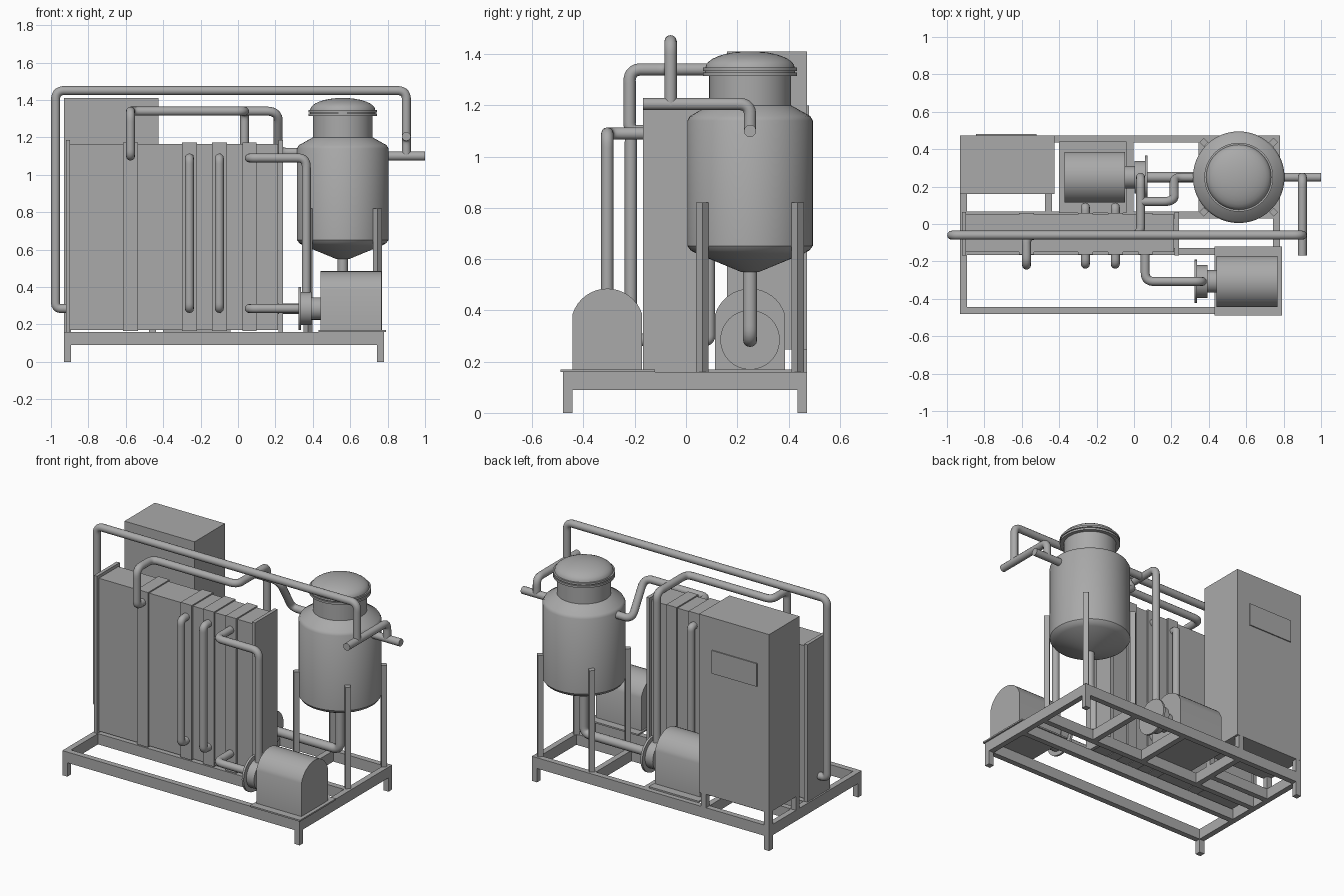
import bpy, bmesh, math
from mathutils import Vector, Matrix

if "Cube" in bpy.data.objects:
    bpy.data.objects.remove(bpy.data.objects["Cube"])

steel = bpy.data.materials.new("steel_grey")
steel.diffuse_color = (0.4, 0.4, 0.4, 1)
steel.use_nodes = True
steel.node_tree.nodes["Principled BSDF"].inputs["Base Color"].default_value = steel.diffuse_color


def add(name, mesh, smooth=False):
    ob = bpy.data.objects.new(name, mesh)
    bpy.context.collection.objects.link(ob)
    mesh.materials.clear()
    mesh.materials.append(steel)
    if smooth:
        bpy.ops.object.select_all(action='DESELECT')
        ob.select_set(True)
        bpy.context.view_layer.objects.active = ob
        bpy.ops.object.shade_smooth_by_angle(angle=math.radians(35))
    return ob


def from_bm(name, bm, smooth=False):
    bmesh.ops.recalc_face_normals(bm, faces=bm.faces)
    me = bpy.data.meshes.new(name)
    bm.to_mesh(me)
    bm.free()
    return add(name, me, smooth)


def box(name, x0, x1, y0, y1, z0, z1, turn=0):
    bm = bmesh.new()
    mid = Vector((x0 + x1, y0 + y1, z0 + z1)) / 2
    size = Matrix.Diagonal((x1 - x0, y1 - y0, z1 - z0, 1))
    mat = Matrix.Translation(mid) @ Matrix.Rotation(turn, 4, 'Z') @ size
    bmesh.ops.create_cube(bm, size=1, matrix=mat)
    return from_bm(name, bm)


def lathe(name, profile, origin, along_x=False, steps=48):
    """Spin (radius, height) points round z, or round x."""
    bm = bmesh.new()
    vs = [bm.verts.new((r, 0, h)) for r, h in profile]
    es = [bm.edges.new(p) for p in zip(vs, vs[1:])]
    bmesh.ops.spin(bm, geom=vs + es, cent=(0, 0, 0), axis=(0, 0, 1),
                   angle=2 * math.pi, steps=steps)
    bmesh.ops.remove_doubles(bm, verts=bm.verts, dist=1e-5)
    rot = Matrix.Rotation(math.pi / 2, 4, 'Y') if along_x else Matrix()
    bm.transform(Matrix.Translation(origin) @ rot)
    return from_bm(name, bm, True)


def pipe(name, points, r=0.024, bend=0.055):
    """Round tube through the points with filleted corners."""
    p = [Vector(q) for q in points]
    path = [p[0]]
    for a, b, c in zip(p, p[1:], p[2:]):
        u, v = (a - b), (c - b)
        d = min(bend, u.length * 0.49, v.length * 0.49)
        s, e = b + u.normalized() * d, b + v.normalized() * d
        for i in range(8):
            t = i / 7
            quad = s * (1 - t) ** 2 + b * 2 * t * (1 - t) + e * t * t
            path.append(quad + (b - (s + e) / 2) * 0.32 * t * (1 - t))
    path.append(p[-1])
    cu = bpy.data.curves.new(name, 'CURVE')
    cu.dimensions = '3D'
    cu.bevel_depth = r
    cu.bevel_resolution = 4
    cu.use_fill_caps = True
    sp = cu.splines.new('POLY')
    sp.points.add(len(path) - 1)
    for pt, co in zip(sp.points, path):
        pt.co = (*co, 1)
    tmp = bpy.data.objects.new(name + "_curve", cu)
    bpy.context.collection.objects.link(tmp)
    dg = bpy.context.evaluated_depsgraph_get()
    me = bpy.data.meshes.new_from_object(tmp.evaluated_get(dg))
    bpy.data.objects.remove(tmp)
    return add(name, me, True)


# Base frame: outer rails, inner rails, cross rails and feet
W = 0.037
X0, X1, Y0, Y1, ZB, ZT = -0.93, 0.78, -0.48, 0.472, 0.09, 0.16
for n, y in (("front", Y0), ("inner_front", -0.165), ("inner_back", 0.03), ("back", Y1 - W)):
    box(n + "_rail", X0, X1, y, y + W, ZB, ZT)
for n, x in (("left", X0), ("right", X1 - W)):
    box(n + "_rail", x, x + W, Y0 + W, Y1 - W, ZB, ZT)
    for m, y in (("front", Y0), ("back", Y1 - W)):
        box(f"{n}_{m}_foot", x, x + W, y, y + W, 0, ZB)
for i, x in enumerate((-0.475, -0.04, 0.345)):
    box(f"cross_rail_{i}", x, x + W, 0.03 + W, Y1 - W, ZB, ZT)

# Control cabinet on short posts, with a thin display plate at the back
box("cabinet", X0, -0.425, 0.16, 0.473, 0.248, 1.41)
box("cabinet_display", -0.845, -0.52, 0.473, 0.48, 1.05, 1.2)
for x in (X0, -0.475):
    for y in (0.16, Y1 - W):
        box("cabinet_post", x, x + W, y, y + W, ZT, 0.25)
box("cabinet_left_support", X0, -0.44, 0.16, 0.16 + W, ZB, ZT)

# Plate heat exchanger: core, end plates and raised divider plates
box("exchanger_core", -0.897, 0.215, -0.15, 0.05, 0.17, 1.165)
for n, x in (("left", -0.92), ("right", 0.217)):
    box(f"exchanger_{n}_end_plate", x, x + 0.023, -0.168, 0.065, ZT, 1.185)
for i, (a, b) in enumerate(((-0.615, -0.535), (-0.3, -0.22), (-0.14, -0.06), (0.025, 0.1))):
    box(f"exchanger_divider_{i}", a, b, -0.162, 0.06, 0.165, 1.173)


# Pumps: arched motor housing, shaft collar, head and face disc
def pump(name, x_far, y, side):
    z, half, spring, top = 0.285, 0.136, 0.385, 0.485
    rise = top - spring
    R = (half ** 2 + rise ** 2) / (2 * rise)
    a0 = math.asin(half / R)
    prof = [(-half, 0.17), (half, 0.17)]
    for i in range(17):
        a = a0 - 2 * a0 * i / 16
        prof.append((R * math.sin(a), top - R + R * math.cos(a)))
    bm = bmesh.new()
    f = bm.faces.new([bm.verts.new((x_far, y + u, v)) for u, v in prof])
    ext = bmesh.ops.extrude_face_region(bm, geom=[f])["geom"]
    bmesh.ops.translate(bm, vec=(side * 0.325, 0, 0),
                        verts=[v for v in ext if isinstance(v, bmesh.types.BMVert)])
    from_bm(name + "_motor", bm, True)
    prof = [(0, 0.32), (0.06, 0.32), (0.06, 0.375), (0.088, 0.375), (0.088, 0.43),
            (0.116, 0.43), (0.116, 0.444), (0, 0.444)]
    lathe(name + "_head", [(r, side * h) for r, h in prof], (x_far, y, z), True)


pump("front_pump", 0.767, -0.307, -1)
pump("back_pump", -0.372, 0.25, 1)
box("front_pump_plate", 0.43, 0.79, -0.49, -0.12, ZT, 0.17)
box("back_pump_plate", -0.4, -0.04, 0.06, 0.44, ZT, 0.17)

# Tank: conical base, shell, shoulder, neck, double flange and domed lid
TX, TY = 0.56, 0.25
prof = [(0, 0.55), (0.035, 0.55), (0.21, 0.622), (0.232, 0.634), (0.245, 0.652),
        (0.245, 1.14), (0.235, 1.158), (0.16, 1.2), (0.16, 1.315), (0.184, 1.315),
        (0.184, 1.328), (0.176, 1.328), (0.176, 1.334), (0.184, 1.334), (0.184, 1.347)]
dome = [(0.174 * math.cos(t * math.pi / 16), 1.347 + 0.064 * math.sin(t * math.pi / 16))
        for t in range(8)]
lathe("tank", prof + dome + [(0, 1.411)], (TX, TY, 0))
for sx in (-1, 1):
    for sy in (-1, 1):
        x, y, h = TX + sx * 0.186, TY + sy * 0.186, 0.017
        box("tank_leg", x - h, x + h, y - h, y + h, ZT, 0.82, math.pi / 4)

# Long overhead pipe and tank inlet
pipe("overhead_pipe", [(-0.9, -0.06, 0.285), (-0.975, -0.06, 0.285), (-0.975, -0.06, 1.45),
                       (0.9, -0.06, 1.45), (0.9, -0.06, 1.2)])
pipe("inlet_pipe", [(0.9, -0.168, 1.205), (0.9, TY, 1.205), (0.9, TY, 1.1)], bend=0.09)
pipe("tank_nozzle", [(0.78, TY, 1.1), (1.0, TY, 1.1)])

# Tank outlet to the back pump
pipe("tank_outlet", [(TX, TY, 0.57), (TX, TY, 0.285), (0.06, TY, 0.285)], r=0.028)

# Back pump riser, crossing to the exchanger, with a branch to the tank
pipe("pump_riser", [(0.035, TY, 0.35), (0.035, TY, 1.34), (0.035, -0.06, 1.34),
                    (-0.575, -0.06, 1.34), (-0.575, -0.22, 1.34), (-0.575, -0.22, 1.1),
                    (-0.575, -0.15, 1.1)])
pipe("tank_branch", [(0.035, 0.12, 1.34), (0.215, 0.12, 1.34), (0.215, TY, 1.12),
                     (0.33, TY, 1.12)], bend=0.07)

# Loops on both faces of the exchanger
for x in (-0.26, -0.1):
    for n, ya, yb in (("front", -0.15, -0.215), ("back", 0.05, 0.09)):
        pipe(n + "_loop", [(x, ya, 1.09), (x, yb, 1.09), (x, yb, 0.285), (x, ya, 0.285)])

# Front pump pipes
pipe("front_pump_riser", [(0.06, -0.15, 1.09), (0.06, -0.307, 1.09), (0.365, -0.307, 1.09),
                          (0.365, -0.307, 0.35)])
pipe("front_pump_feed", [(0.06, -0.15, 0.285), (0.06, -0.307, 0.285), (0.335, -0.307, 0.285)])
